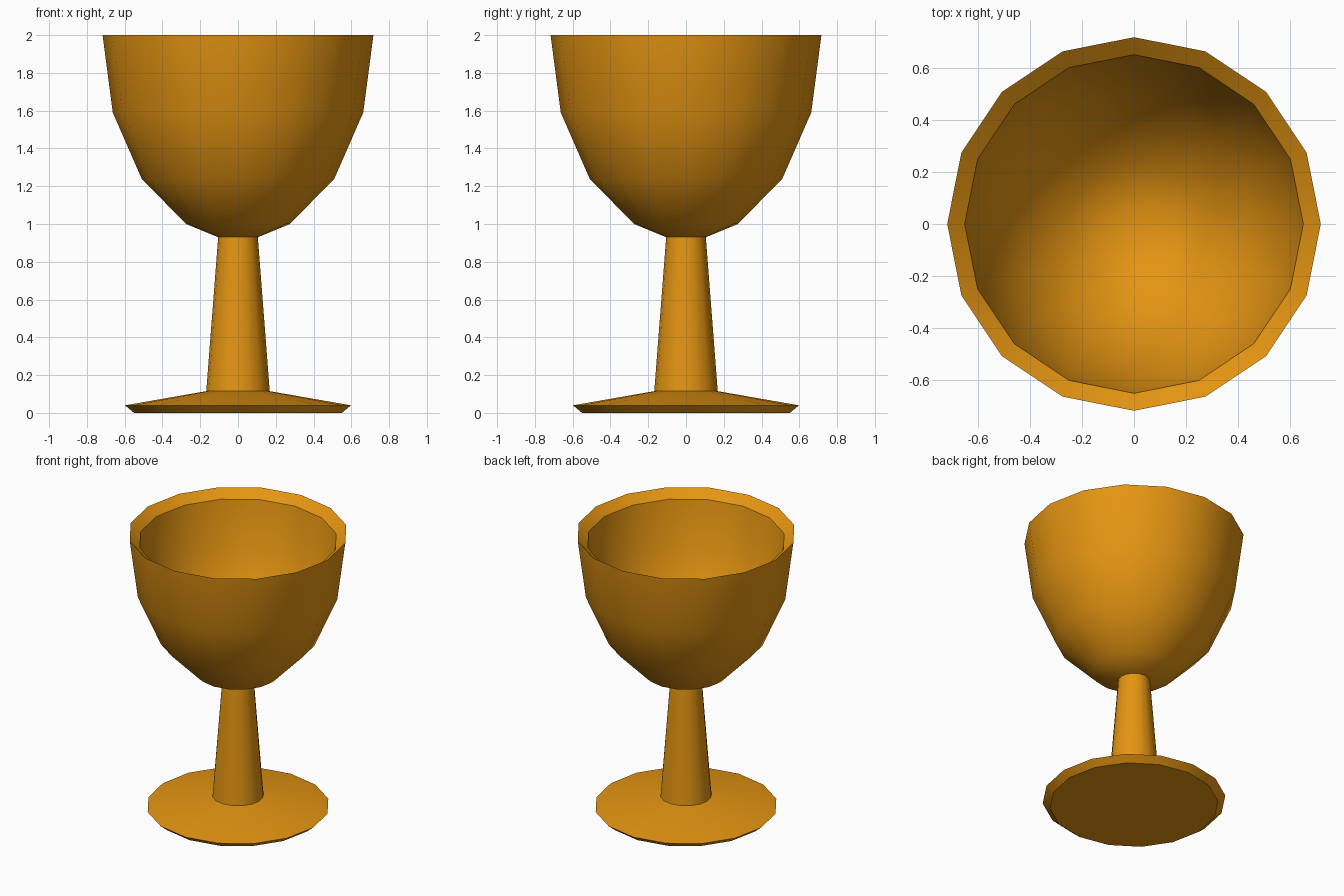
import bpy
import bmesh
import math

SIDES = 16

cube = bpy.data.objects.get("Cube")
if cube:
    bpy.data.objects.remove(cube, do_unlink=True)

# Single warm gold colour
gold = bpy.data.materials.new("gold")
gold.use_nodes = True
color = (0.78, 0.3, 0.006, 1.0)
gold.diffuse_color = color
gold.node_tree.nodes["Principled BSDF"].inputs["Base Color"].default_value = color


def lathe(name, profile):
    """Spin a (radius, height) profile around the z axis."""
    bm = bmesh.new()
    verts = [bm.verts.new((r, 0, z)) for r, z in profile]
    edges = [bm.edges.new(pair) for pair in zip(verts, verts[1:])]
    bmesh.ops.spin(bm, geom=verts + edges, cent=(0, 0, 0), axis=(0, 0, 1),
                   angle=math.tau, steps=SIDES, use_merge=True)
    bmesh.ops.remove_doubles(bm, verts=bm.verts, dist=0.0005)
    bmesh.ops.recalc_face_normals(bm, faces=bm.faces)
    mesh = bpy.data.meshes.new(name)
    bm.to_mesh(mesh)
    bm.free()
    mesh.materials.append(gold)
    obj = bpy.data.objects.new(name, mesh)
    bpy.context.collection.objects.link(obj)
    bpy.ops.object.select_all(action='DESELECT')
    obj.select_set(True)
    bpy.context.view_layer.objects.active = obj
    bpy.ops.object.shade_smooth_by_angle(angle=math.radians(30))
    return obj


# Hollow bowl: outer wall upwards, inward-sloping rim, inner wall down
lathe("bowl", [(0, 0.93), (0.105, 0.93), (0.275, 1.0), (0.51, 1.24),
               (0.663, 1.59), (0.717, 2.0), (0.65, 1.945), (0.6, 1.61),
               (0.46, 1.285), (0.245, 1.06), (0.09, 1.0), (0, 1.0)])

# Tapered stem
lathe("stem", [(0, 0.115), (0.168, 0.115), (0.105, 0.93), (0, 0.93)])

# Shallow conical foot with a bevelled underside
lathe("foot", [(0, 0), (0.55, 0), (0.598, 0.04), (0.168, 0.115), (0, 0.115)])
